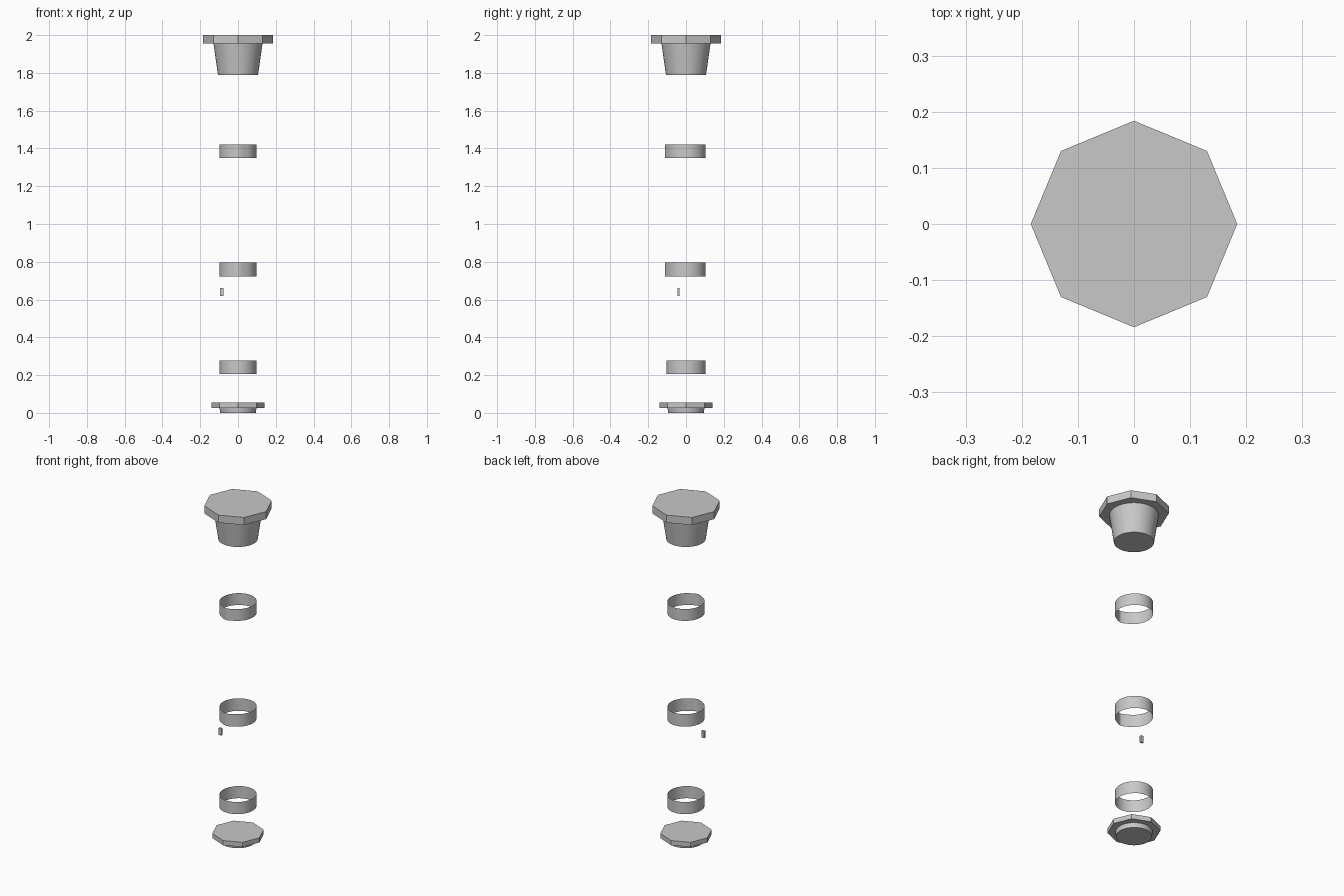
import bpy, bmesh, math

if "Cube" in bpy.data.objects:
    bpy.data.objects.remove(bpy.data.objects["Cube"])

grey = bpy.data.materials.new("plain grey")
grey.diffuse_color = (0.58, 0.58, 0.58, 1)
grey.use_nodes = True
grey.node_tree.nodes["Principled BSDF"].inputs["Base Color"].default_value = grey.diffuse_color


def finish(name, bm, smooth=False):
    """Turn a bmesh into a named grey object."""
    bmesh.ops.recalc_face_normals(bm, faces=bm.faces)
    mesh = bpy.data.meshes.new(name)
    bm.to_mesh(mesh)
    bm.free()
    mesh.materials.append(grey)
    ob = bpy.data.objects.new(name, mesh)
    bpy.context.collection.objects.link(ob)
    if smooth:
        bpy.ops.object.select_all(action='DESELECT')
        ob.select_set(True)
        bpy.context.view_layer.objects.active = ob
        bpy.ops.object.shade_smooth_by_angle(angle=math.radians(22))
    return ob


def frustum(name, sides, r_low, r_high, z_low, z_high, smooth=False):
    """Closed prism or cone section with a corner on the x axis."""
    bm = bmesh.new()
    rings = []
    for r, z in ((r_low, z_low), (r_high, z_high)):
        rings.append([bm.verts.new((r * math.cos(math.tau * i / sides),
                                    r * math.sin(math.tau * i / sides), z))
                      for i in range(sides)])
    low, high = rings
    bm.faces.new(low[::-1])
    bm.faces.new(high)
    for i in range(sides):
        j = (i + 1) % sides
        bm.faces.new((low[i], low[j], high[j], high[i]))
    return finish(name, bm, smooth)


def band(name, z_low, z_high, tip):
    """Thin open band, slightly oval, with an optional ridge at the front."""
    bm = bmesh.new()
    n = 48
    low, high = [], []
    for i in range(n):
        a = math.tau * i / n
        away = abs(math.degrees(a) - 270)
        k = 1 + tip * max(0, 1 - away / 22.5)
        x, y = 0.098 * k * math.cos(a), 0.103 * k * math.sin(a)
        low.append(bm.verts.new((x, y, z_low)))
        high.append(bm.verts.new((x, y, z_high)))
    for i in range(n):
        j = (i + 1) % n
        bm.faces.new((low[i], low[j], high[j], high[i]))
    return finish(name, bm, True)


# Top cap: octagonal plate over a tapered plug
frustum("cap_plate", 8, 0.184, 0.184, 1.955, 2.0)
frustum("cap_plug", 48, 0.106, 0.13, 1.79, 1.955, True)

# Three loose bands
band("upper_band", 1.35, 1.42, 0.08)
band("middle_band", 0.723, 0.797, 0.08)
band("lower_band", 0.205, 0.277, 0.0)

# Small loose chip
bm = bmesh.new()
bmesh.ops.create_cube(bm, size=1)
for v in bm.verts:
    v.co = (v.co.x * 0.017 - 0.086, v.co.y * 0.011 - 0.04, v.co.z * 0.04 + 0.64)
finish("chip", bm)

# Base: octagonal plate on a round foot
frustum("base_plate", 8, 0.14, 0.14, 0.027, 0.055)
frustum("base_foot", 48, 0.094, 0.098, 0.0, 0.027, True)
